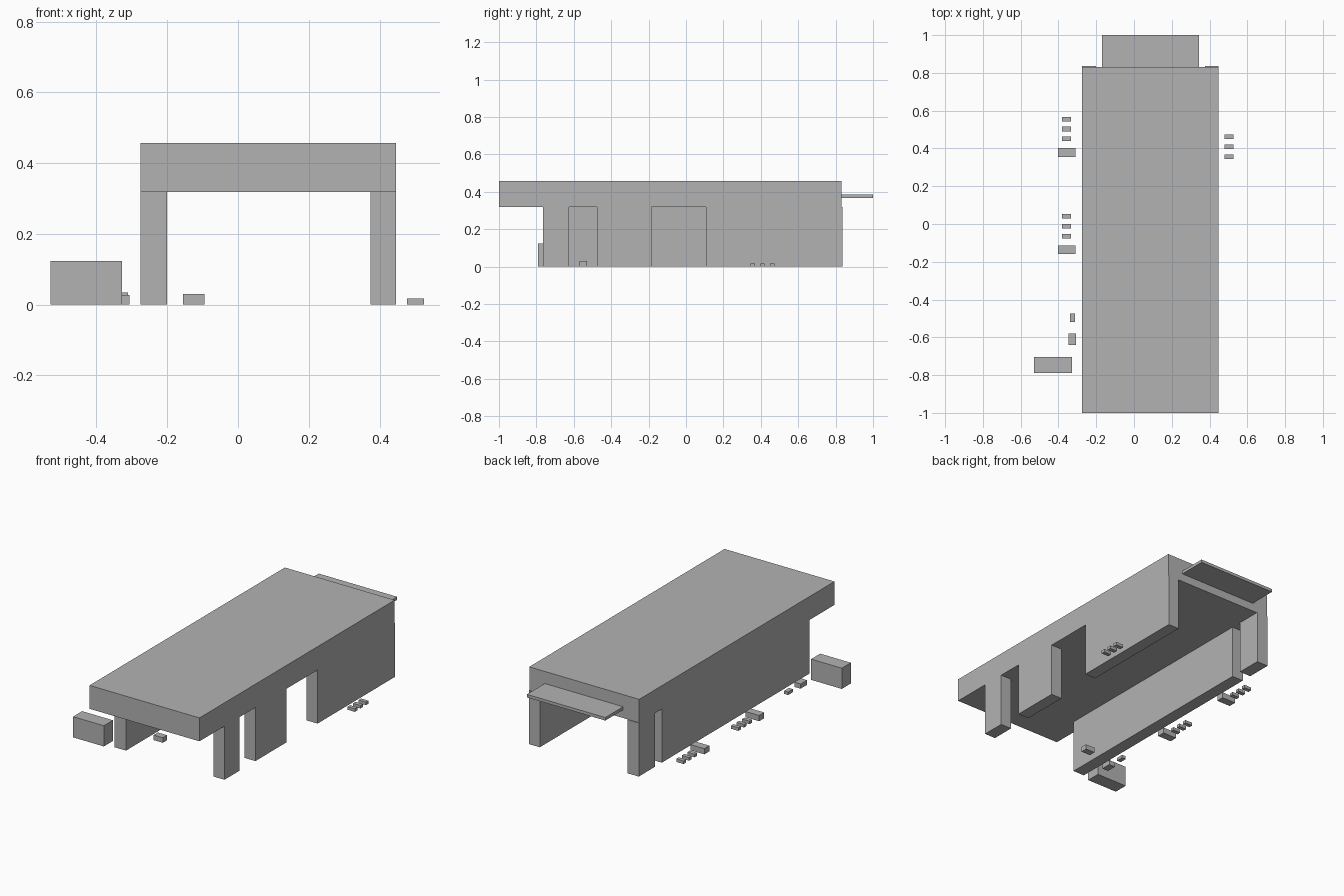
import bpy
import bmesh
from mathutils import Vector

cube = bpy.data.objects.get("Cube")
if cube:
    bpy.data.objects.remove(cube, do_unlink=True)

# Single neutral finish
grey = bpy.data.materials.new("plain grey")
grey.use_nodes = True
colour = (0.45, 0.45, 0.45, 1)
grey.diffuse_color = colour
grey.node_tree.nodes["Principled BSDF"].inputs["Base Color"].default_value = colour


def box(name, x, y, z):
    """Box spanning the (low, high) pairs on each axis."""
    low, high = (Vector(c) for c in zip(x, y, z))
    bm = bmesh.new()
    bmesh.ops.create_cube(bm, size=1)
    for v in bm.verts:
        v.co = (low + high) / 2 + v.co * (high - low)
    mesh = bpy.data.meshes.new(name)
    bm.to_mesh(mesh)
    bm.free()
    mesh.materials.append(grey)
    obj = bpy.data.objects.new(name, mesh)
    bpy.context.collection.objects.link(obj)
    return obj


EAVES, TOP = 0.318, 0.457
FRONT, BACK = -0.765, 0.836
LEFT_WALL, RIGHT_WALL = (0.375, 0.447), (-0.275, -0.2)

# Roof slab overhanging the front, and thin canopy at the back
box("roof", (RIGHT_WALL[0], LEFT_WALL[1]), (-1, 0.832), (EAVES, TOP))
box("back_canopy", (-0.17, 0.345), (0.83, 1), (0.367, 0.385))


# Side walls, broken by doorways
def wall(name, x, gaps):
    start = FRONT
    for low, high in gaps + [(BACK, None)]:
        box(name, x, (start, low), (0, EAVES))
        start = high


wall("left_wall", LEFT_WALL, [(-0.625, -0.475), (-0.185, 0.108)])
wall("right_wall", RIGHT_WALL, [(0.62, 0.685)])

# Large block beside the front corner
box("outside_block", (-0.53, -0.328), (-0.79, -0.705), (0, 0.123))

# Small blocks by the front and inside
box("small_block", (-0.347, -0.306), (-0.64, -0.58), (0, 0.028))
box("tiny_block", (-0.338, -0.312), (-0.52, -0.475), (0, 0.018))
box("indoor_block", (-0.155, -0.095), (-0.57, -0.53), (0, 0.03))


# Tables with rows of stools
def stools(x, first_y):
    for i in range(3):
        y = first_y + i * 0.052
        box("stool", (x, x + 0.048), (y, y + 0.024), (0, 0.018))


for y in (-0.16, 0.355):
    box("table", (-0.402, -0.311), (y, y + 0.047), (0, 0.034))
    stools(-0.381, y + 0.084)
stools(0.478, 0.345)
